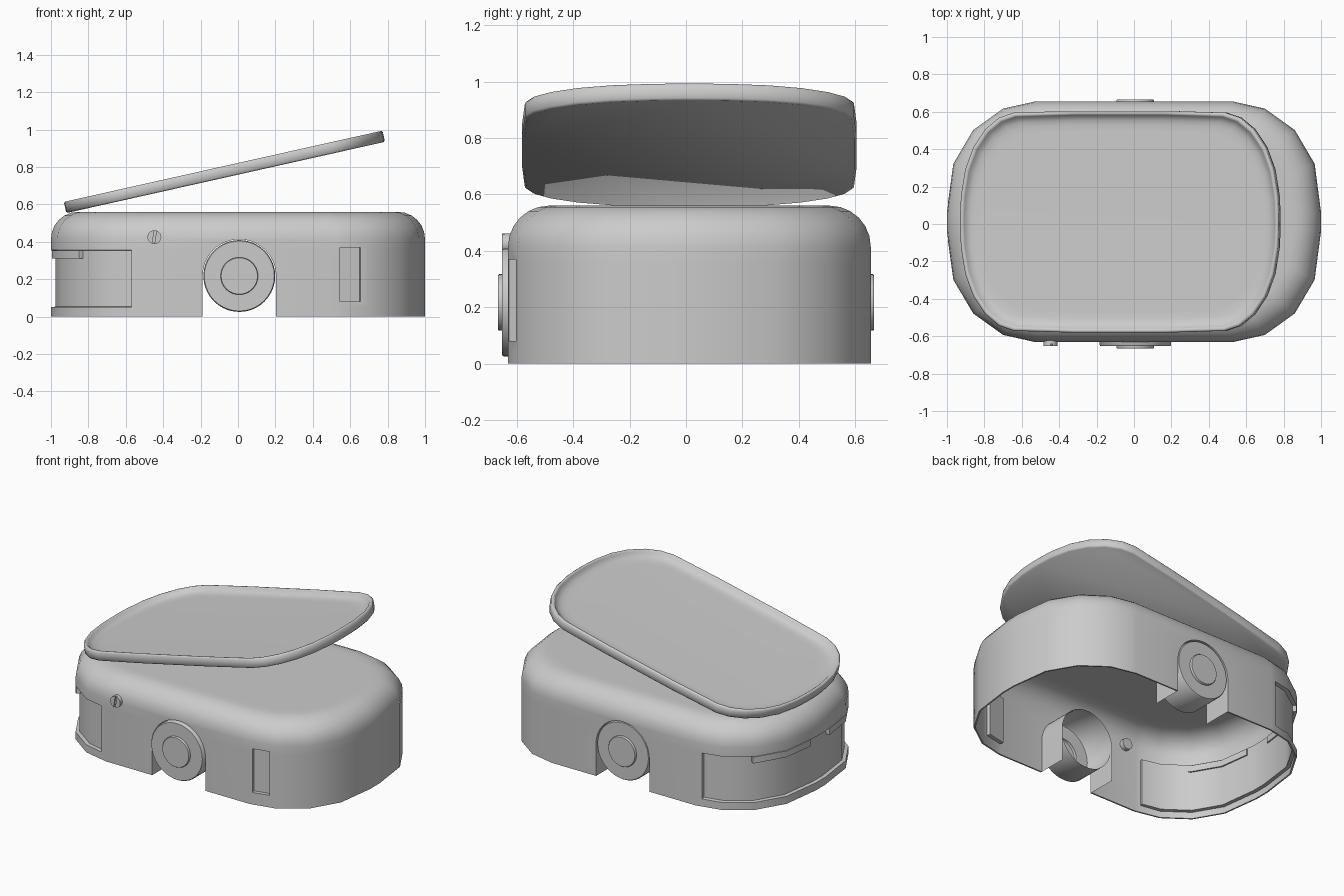
import bpy, bmesh, math
from mathutils import Matrix, Vector

if "Cube" in bpy.data.objects:
    bpy.data.objects.remove(bpy.data.objects["Cube"], do_unlink=True)

grey = bpy.data.materials.new("plain grey")
grey.use_nodes = True
grey.diffuse_color = (0.6, 0.6, 0.6, 1)
grey.node_tree.nodes["Principled BSDF"].inputs["Base Color"].default_value = grey.diffuse_color

MID_Y = 0.012          # the shell sits slightly behind the wheel axis
WHEEL = (0.007, 0.217)  # wheel centre in x and z
SLOPE = math.radians(12.6)


def activate(ob):
    bpy.ops.object.select_all(action="DESELECT")
    ob.select_set(True)
    bpy.context.view_layer.objects.active = ob


def finish(name, bm, angle=50):
    mesh = bpy.data.meshes.new(name)
    bm.to_mesh(mesh)
    bm.free()
    mesh.materials.append(grey)
    ob = bpy.data.objects.new(name, mesh)
    bpy.context.collection.objects.link(ob)
    activate(ob)
    bpy.ops.object.shade_smooth_by_angle(angle=math.radians(angle))
    return ob


def cut(ob, cutter):
    mod = ob.modifiers.new("cut", "BOOLEAN")
    mod.object, mod.operation, mod.solver = cutter, "DIFFERENCE", "EXACT"
    activate(ob)
    bpy.ops.object.modifier_apply(modifier=mod.name)
    bpy.ops.object.shade_smooth_by_angle(angle=math.radians(50))


def loft(rings, cap_start=False, cap_end=False, closed=True):
    """Join rings of points with quads."""
    bm = bmesh.new()
    rows = [[bm.verts.new(p) for p in ring] for ring in rings]
    n = len(rows[0])
    for a, b in zip(rows, rows[1:]):
        for i in range(n if closed else n - 1):
            j = (i + 1) % n
            bm.faces.new((a[i], a[j], b[j], b[i]))
    if cap_start:
        bm.faces.new(rows[0][::-1])
    if cap_end:
        bm.faces.new(rows[-1])
    bm.normal_update()
    return bm


def box(name, size, matrix):
    bm = bmesh.new()
    bmesh.ops.create_cube(bm, size=1, matrix=matrix @ Matrix.Diagonal((*size, 1)))
    return finish(name, bm)


def four_way(quarter):
    """Mirror a quarter outline (long side to end) into a counter-clockwise loop."""
    q = quarter[::-1]
    half = q + [(-x, y) for x, y in quarter]
    return half + [(-x, -y) for x, y in half]


# Shell: outline lofted up a rounded shoulder, open underneath
body_outline = four_way([(0.53, 0.643), (0.57, 0.634), (0.70, 0.605),
                         (0.86, 0.49), (0.966, 0.31), (1.0, 0.05)])


def body_ring(inset, z):
    return [(x * (1 - inset), y * (1 - inset / 0.643) + MID_Y, z) for x, y in body_outline]


R, TOP = 0.145, 0.56
levels = [(0, 0), (0, 0.05), (0, 0.355)]
for i in range(7):
    a = math.pi / 2 * i / 6
    levels.append((R * (1 - math.cos(a)), TOP - R + R * math.sin(a)))
levels.append((R + 0.04, TOP))
bm = loft([body_ring(*lv) for lv in levels], cap_end=True)

# Sunken band wrapped round the low end
band = [f for f in bm.faces
        if f.calc_center_median().x < -0.57 and 0.05 < f.calc_center_median().z < 0.355]
bmesh.ops.inset_region(bm, faces=band, thickness=0.003, depth=-0.023, use_even_offset=True)
shell = finish("shell", bm)
mod = shell.modifiers.new("wall", "SOLIDIFY")
mod.thickness, mod.offset = 0.01, -1
activate(shell)
bpy.ops.object.modifier_apply(modifier=mod.name)

# Wheel arches through front and back walls
AR = 0.196
arch = [(WHEEL[0] + AR, -0.1)]
for i in range(25):
    a = math.pi * i / 24
    arch.append((WHEEL[0] + AR * math.cos(a), WHEEL[1] + AR * math.sin(a)))
arch.append((WHEEL[0] - AR, -0.1))
bm = loft([[(x, y, z) for x, z in arch] for y in (1, -1)], True, True)
bmesh.ops.recalc_face_normals(bm, faces=bm.faces)
arch_cutter = finish("arch_cutter", bm)
cut(shell, arch_cutter)

# Upright slot on the front, with a shallow pocket behind it
slot_frame = Matrix.Translation((0.60, -0.615, 0.225)) @ Matrix.Rotation(SLOPE, 4, "Z")
slot_cutter = box("slot_cutter", (0.112, 0.10, 0.29),
                  slot_frame @ Matrix.Translation((0, -0.025, 0)))
pocket = box("slot_pocket", (0.13, 0.03, 0.31), slot_frame @ Matrix.Translation((0, 0.02, 0)))
cut(shell, slot_cutter)
cut(pocket, slot_cutter)

# Arch linings and wheel drums, front and back
drum_profile = [(0.192, 0.44), (0.192, 0.645), (0.187, 0.652), (0.10, 0.652),
                (0.10, 0.662), (0.097, 0.666)]
for side, label, wall in ((-1, "front", -0.63), (1, "back", 0.654)):
    lining = [(x, max(z, 0)) for x, z in arch]
    finish(label + "_arch_lining",
           loft([[(x, y, z) for x, z in lining] for y in (wall, wall - side * 0.2)],
                closed=False))
    rings = []
    for r, d in drum_profile:
        rings.append([(WHEEL[0] + r * math.cos(k * math.tau / 40), side * d,
                       WHEEL[1] + r * math.sin(k * math.tau / 40)) for k in range(40)])
    bm = loft(rings, cap_end=True)
    if side > 0:
        bmesh.ops.reverse_faces(bm, faces=bm.faces)
    finish(label + "_wheel", bm, 40)

# Slotted screw on the front
screw_frame = Matrix.Translation((-0.447, -0.622, 0.425)) @ Matrix.Rotation(math.pi / 2, 4, "X")
bm = bmesh.new()
bmesh.ops.create_cone(bm, cap_ends=True, segments=20, radius1=0.037, radius2=0.037,
                      depth=0.06, matrix=screw_frame)
screw = finish("screw", bm)
groove_cutter = box("groove_cutter", (0.012, 0.1, 0.02),
                    screw_frame @ Matrix.Rotation(-0.15, 4, "Z")
                    @ Matrix.Translation((0, 0, 0.03)))
cut(screw, groove_cutter)

# Two finger tabs at the top of the sunken band
for s, label in ((-1, "front"), (1, "back")):
    path = [(-0.85, 0.497), (-0.86, 0.49), (-0.966, 0.31), (-0.995, 0.10)]
    outer = [(x, s * y + MID_Y) for x, y in path]
    inner = [(x * 0.96, s * y * 0.96 + MID_Y) for x, y in path]
    loop = outer + inner[::-1]
    bm = loft([[(x, y, z) for x, y in loop] for z in (0.31, 0.352)], True, True)
    bmesh.ops.recalc_face_normals(bm, faces=bm.faces)
    finish(label + "_tab", bm, 30)

# Tilted tray with a raised rim and dished floor
tray_outline = four_way([(0.25, 0.593), (0.58, 0.583), (0.66, 0.556), (0.735, 0.495),
                         (0.80, 0.40), (0.845, 0.28), (0.868, 0.14), (0.873, 0.04)])
tray_profile = [(0.008, 0), (0, 0.008), (0, 0.054), (0.006, 0.061), (0.016, 0.061),
                (0.022, 0.055), (0.03, 0.042), (0.05, 0.031), (0.075, 0.026), (0.11, 0.025)]
bm = loft([[(x * (1 - d / 0.873), y * (1 - d / 0.593), z) for x, y in tray_outline]
           for d, z in tray_profile], True, True)
tray = finish("tray", bm)
tray.matrix_world = (Matrix.Translation(Vector((-0.066, MID_Y, 0.744)))
                     @ Matrix.Rotation(-SLOPE, 4, "Y"))

# Remove the cutters once used
for cutter in (arch_cutter, slot_cutter, groove_cutter):
    bpy.data.objects.remove(cutter, do_unlink=True)
